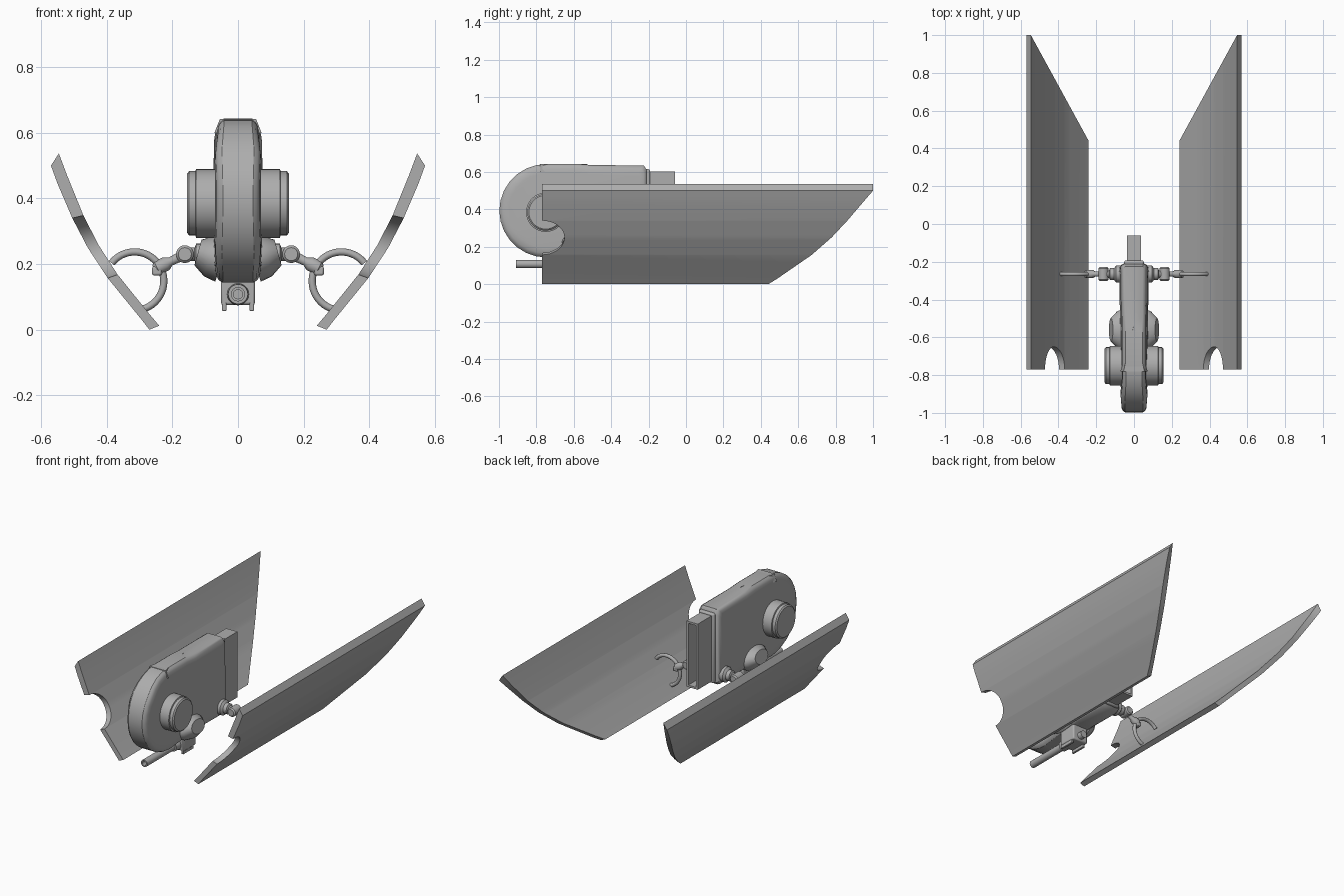
import bpy, bmesh, math
from mathutils import Vector

if "Cube" in bpy.data.objects:
    bpy.data.objects.remove(bpy.data.objects["Cube"])

grey = bpy.data.materials.new("mid_grey")
grey.diffuse_color = (0.42, 0.42, 0.42, 1)
grey.use_nodes = True
grey.node_tree.nodes["Principled BSDF"].inputs["Base Color"].default_value = grey.diffuse_color


def finish(bm, name, angle=35, bevel=0, segs=2):
    bmesh.ops.recalc_face_normals(bm, faces=bm.faces)
    me = bpy.data.meshes.new(name)
    bm.to_mesh(me)
    bm.free()
    ob = bpy.data.objects.new(name, me)
    bpy.context.collection.objects.link(ob)
    me.materials.append(grey)
    if bevel:
        m = ob.modifiers.new("bevel", 'BEVEL')
        m.width, m.segments, m.limit_method = bevel, segs, 'ANGLE'
    bpy.context.view_layer.objects.active = ob
    ob.select_set(True)
    bpy.ops.object.shade_smooth_by_angle(angle=math.radians(angle))
    ob.select_set(False)
    return ob


def loft(rings, name, closed=False, cap=True, **kw):
    """Skin a list of equal point rings."""
    bm = bmesh.new()
    rv = [[bm.verts.new(p) for p in r] for r in rings]
    n = len(rv[0])
    pairs = list(zip(rv, rv[1:])) + ([(rv[-1], rv[0])] if closed else [])
    for a, b in pairs:
        for i in range(n):
            j = (i + 1) % n
            bm.faces.new((a[i], a[j], b[j], b[i]))
    if cap and not closed:
        bm.faces.new(rv[0])
        bm.faces.new(rv[-1])
    return finish(bm, name, **kw)


def lathe(name, a, b, profile, n=24, squash=1, **kw):
    """Round part from a to b; profile holds (fraction, radius)."""
    a, b = Vector(a), Vector(b)
    d = b - a
    u = d.cross(Vector((0, 0, 1)) if abs(d.z) < 0.9 * d.length else Vector((1, 0, 0))).normalized()
    w = d.cross(u).normalized()
    rings = [[a + d * t + (u * math.cos(k * math.tau / n) + w * squash * math.sin(k * math.tau / n)) * r
              for k in range(n)] for t, r in profile]
    return loft(rings, name, **kw)


def box(name, lo, hi, bevel=0.004):
    rings = [[(x, lo[1], lo[2]), (x, hi[1], lo[2]), (x, hi[1], hi[2]), (x, lo[1], hi[2])]
             for x in (lo[0], hi[0])]
    return loft(rings, name, bevel=bevel)


# Curved side shells with a slanted rear edge and a rounded front notch
OUTER = [(0.27, 0.0), (0.295, 0.032), (0.397, 0.157), (0.458, 0.25), (0.505, 0.34), (0.55, 0.445), (0.57, 0.5)]
INNER = [(0.24, 0.012), (0.268, 0.045), (0.367, 0.168), (0.425, 0.258), (0.471, 0.348), (0.52, 0.468), (0.546, 0.537)]


def at(pts, t):
    i = min(int(t), len(pts) - 2)
    f = t - i
    return [pts[i][k] * (1 - f) + pts[i + 1][k] * f for k in (0, 1)]


params = [0, 0.5, 1, 1.33, 1.67] + [2 + 2 * (1 - math.cos(math.pi * k / 18)) / 2 for k in range(19)] + [4.5, 5, 5.5, 6]
for side, tag in ((1, "right"), (-1, "left")):
    rings = []
    for t in params:
        (ox, oz), (ix, iz) = at(OUTER, t), at(INNER, t)
        front = -0.77
        if 2 < t < 4:
            front += 0.12 * math.sqrt(max(0, 1 - (t - 3) ** 2))
        back = 0.44 + (ix - 0.24) * 1.83
        rings.append([(side * ox, front, oz), (side * ix, front, iz),
                      (side * ix, back, iz), (side * ox, back, oz)])
    loft(rings, tag + "_shell", angle=30)

# Main housing: rounded nose, long tail, narrowed toward top, bottom and nose
outline = [(-0.745 + 0.253 * math.cos(a), 0.393 + 0.25 * math.sin(a))
           for a in [math.radians(90 + 180 * k / 14) for k in range(15)]]
outline += [(-0.6, 0.16), (-0.45, 0.17), (-0.235, 0.17), (-0.21, 0.19), (-0.21, 0.61),
            (-0.225, 0.635), (-0.5, 0.637), (-0.58, 0.643)]
CY, CZ = -0.55, 0.39
rings = []
for f, inset in ((-1, 0.05), (-0.96, 0.022), (-0.85, 0.008), (-0.68, 0), (0.68, 0), (0.85, 0.008), (0.96, 0.022), (1, 0.05)):
    ring = []
    for y, z in outline:
        w = 0.085 - 0.2 * max(0, abs(z - CZ) - 0.17) * (1.2 if z > CZ else 1)
        w -= 0.07 * max(0, -0.75 - y)
        d = Vector((y - max(-0.745, min(y, -0.45)), z - CZ)).normalized()
        ring.append((f * w, y - d.x * inset, z - d.y * inset))
    rings.append(ring)
loft(rings, "housing", angle=32)

# Pointed ridge on top of the housing
bm = bmesh.new()
v = [bm.verts.new(p) for p in ((0, -0.53, 0.642), (-0.055, -0.78, 0.642), (0.055, -0.78, 0.642),
                               (0, -0.53, 0.6), (-0.072, -0.78, 0.6), (0.072, -0.78, 0.6))]
for f in ((0, 1, 2), (3, 5, 4), (0, 3, 4, 1), (1, 4, 5, 2), (2, 5, 3, 0)):
    bm.faces.new([v[i] for i in f])
finish(bm, "top_ridge")

# Hollow rear frame
frame = []
for y, e in ((-0.24, 0), (-0.06, 0), (-0.06, 0.012), (-0.19, 0.012)):
    x, lo, hi = 0.038 - e, 0.2 + e, 0.603 - e
    frame.append([(-x, y, lo), (x, y, lo), (x, y, hi), (-x, y, hi)])
loft(frame, "rear_frame")
box("rear_collar", (-0.052, -0.22, 0.19), (0.052, -0.193, 0.615), 0.008)

# Parts repeated on both sides
Y = -0.265
for s, tag in ((1, "right"), (-1, "left")):
    lathe(tag + "_drum", (s * 0.05, -0.75, 0.385), (s * 0.155, -0.75, 0.385),
          [(0, 0.105), (0.74, 0.105), (0.76, 0.098), (0.94, 0.098), (1, 0.09)], n=32, angle=28)
    lathe(tag + "_lower_fairing", (s * 0.05, -0.56, 0.215), (s * 0.122, -0.56, 0.235),
          [(0, 0.11), (0.5, 0.1), (1, 0.062)], squash=0.65)
    # Arm socket, knuckle, link and clevis
    lathe(tag + "_arm_socket", (s * 0.06, Y, 0.23), (s * 0.15, Y, 0.23),
          [(0, 0.046), (0.38, 0.046), (0.5, 0.032), (0.75, 0.032), (0.8, 0.02), (1, 0.02)], n=20)
    lathe(tag + "_knuckle", (s * 0.162, Y - 0.037, 0.23), (s * 0.162, Y + 0.037, 0.23),
          [(0, 0.02), (0.1, 0.027), (0.9, 0.027), (1, 0.02)], n=20)
    lathe(tag + "_arm_link", (s * 0.165, Y, 0.228), (s * 0.255, Y, 0.183),
          [(0, 0.016), (0.45, 0.013), (0.6, 0.022), (0.9, 0.022), (1, 0.014)], n=16)
    box(tag + "_clevis", (min(s * 0.232, s * 0.262), Y - 0.02, 0.165),
        (max(s * 0.232, s * 0.262), Y + 0.02, 0.193), 0.006)
    # Open hook ring that meets the shell
    rings = []
    for k in range(29):
        a = math.radians(38 + 220 * k / 28)
        rings.append([(s * (0.315 + (0.089 + 0.011 * math.cos(b)) * math.cos(a)), Y + 0.011 * math.sin(b),
                       0.148 + (0.089 + 0.011 * math.cos(b)) * math.sin(a))
                      for b in [j * math.tau / 10 for j in range(10)]])
    loft(rings, tag + "_hook_ring", angle=40)
    # Prongs of the barrel mount
    box(tag + "_mount_prong", (s * 0.042 - 0.007, -0.6, 0.057), (s * 0.042 + 0.007, -0.5, 0.15), 0.003)

# Barrel with hollow tip and its mount
lathe("barrel", (0, -0.45, 0.108), (0, -0.91, 0.108),
      [(0, 0.022), (0.2, 0.022), (1, 0.022), (1, 0.014), (0.85, 0.014)], n=20)
box("barrel_mount", (-0.052, -0.6, 0.075), (0.052, -0.48, 0.18), 0.008)
lathe("mount_collar", (0, -0.64, 0.108), (0, -0.59, 0.108), [(0, 0.03), (1, 0.034)], n=20)
